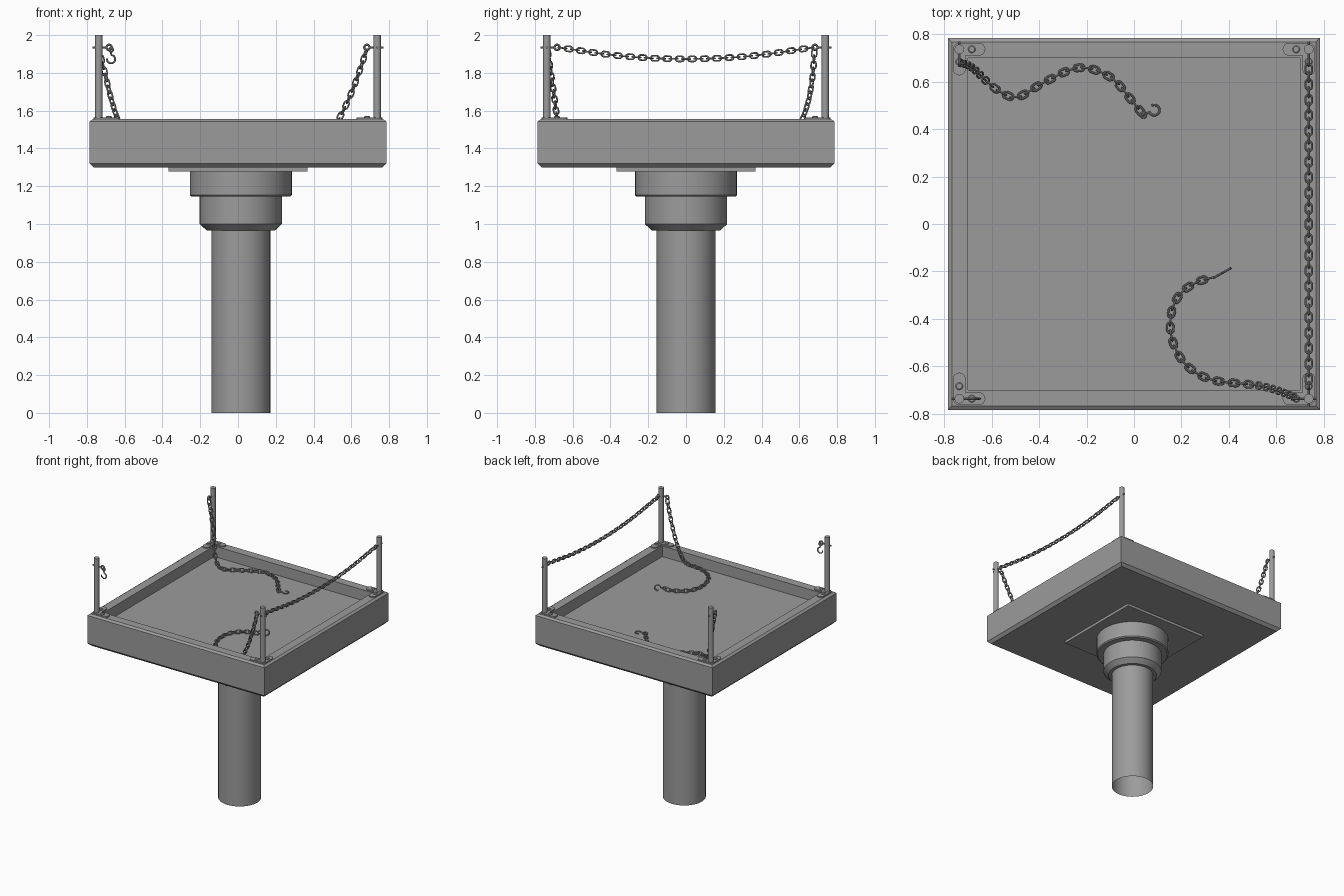
import bpy, bmesh
from math import sin, cos, pi, sqrt
from mathutils import Vector, Matrix

if "Cube" in bpy.data.objects:
    bpy.data.objects.remove(bpy.data.objects["Cube"], do_unlink=True)

GREY = (0.33, 0.33, 0.33, 1)
steel = bpy.data.materials.new("grey steel")
steel.use_nodes = True
steel.diffuse_color = GREY
steel.node_tree.nodes["Principled BSDF"].inputs["Base Color"].default_value = GREY

RIM, FLOOR, POST, EYE_Z = 1.555, 1.47, 0.737, 1.935
UP = Vector((0, 0, 1))


def finish(ob, smooth=True):
    if smooth:
        bpy.ops.object.select_all(action="DESELECT")
        ob.select_set(True)
        bpy.context.view_layer.objects.active = ob
        bpy.ops.object.shade_smooth_by_angle(angle=0.6)
    return ob


def loft(name, outlines, caps=(True, True), smooth=True):
    """Skin a stack of matching closed outlines."""
    bm = bmesh.new()
    rings = [[bm.verts.new(p) for p in line] for line in outlines]
    for a, b in zip(rings, rings[1:]):
        for i in range(len(a)):
            j = (i + 1) % len(a)
            bm.faces.new((a[i], a[j], b[j], b[i]))
    if caps[0]:
        bm.faces.new(rings[0][::-1])
    if caps[1]:
        bm.faces.new(rings[-1])
    me = bpy.data.meshes.new(name)
    bm.to_mesh(me)
    bm.free()
    me.materials.append(steel)
    ob = bpy.data.objects.new(name, me)
    bpy.context.collection.objects.link(ob)
    return finish(ob, smooth)


def lathe(name, profile, center=(0, 0), sides=48, caps=(True, True)):
    def ring(r, z):
        return [(center[0] + r * cos(2 * pi * i / sides),
                 center[1] + r * sin(2 * pi * i / sides), z) for i in range(sides)]
    return loft(name, [ring(r, z) for r, z in profile], caps)


def square_stack(name, profile):
    corners = ((-1, -1), (1, -1), (1, 1), (-1, 1))
    return loft(name, [[(h * x, h * y, z) for x, y in corners] for h, z in profile], smooth=False)


def tubes(name, paths, radius):
    """Round wire along each (points, closed) path, joined in one object."""
    cu = bpy.data.curves.new(name, "CURVE")
    cu.dimensions = "3D"
    cu.bevel_depth, cu.bevel_resolution, cu.use_fill_caps = radius, 2, True
    for pts, closed in paths:
        sp = cu.splines.new("POLY")
        sp.points.add(len(pts) - 1)
        for p, co in zip(sp.points, pts):
            p.co = (*co, 1)
        sp.use_cyclic_u = closed
    cu.materials.append(steel)
    ob = bpy.data.objects.new(name, cu)
    bpy.context.collection.objects.link(ob)
    bpy.ops.object.select_all(action="DESELECT")
    ob.select_set(True)
    bpy.context.view_layer.objects.active = ob
    bpy.ops.object.convert(target="MESH")
    return finish(bpy.context.object)


def arc(center, u, v, r, start=0.0, sweep=2 * pi, n=14):
    return [center + r * (cos(a) * u + sin(a) * v)
            for a in (start + sweep * i / n for i in range(n + (sweep < 2 * pi)))]


def spline(points, steps=16):
    """Catmull-Rom curve through the points."""
    p = [Vector(q) for q in points]
    p = [2 * p[0] - p[1]] + p + [2 * p[-1] - p[-2]]
    out = []
    for a, b, c, d in zip(p, p[1:], p[2:], p[3:]):
        for i in range(steps):
            t = i / steps
            out.append(0.5 * (2 * b + (c - a) * t + (2 * a - 5 * b + 4 * c - d) * t * t
                              + (3 * b - a - 3 * c + d) * t ** 3))
    return out + [p[-2]]


def chain(name, points, pitch=0.033):
    line = spline(points)
    dist = [0.0]
    for a, b in zip(line, line[1:]):
        dist.append(dist[-1] + (b - a).length)
    count = round(dist[-1] / pitch)
    joints, k = [], 0
    for i in range(count + 1):
        s = dist[-1] * i / count
        while k < len(line) - 2 and dist[k + 1] < s:
            k += 1
        joints.append(line[k].lerp(line[k + 1], (s - dist[k]) / (dist[k + 1] - dist[k])))
    links = []
    for i, (a, b) in enumerate(zip(joints, joints[1:])):
        t = (b - a).normalized()
        side = t.cross(UP).normalized()
        v = side if i % 2 == 0 else side.cross(t)
        mid = (a + b) / 2
        # Two half circles make one oval link
        links.append((arc(mid + t * 0.009, t, v, 0.0135, -pi / 2, pi, 6)
                      + arc(mid - t * 0.009, t, v, 0.0135, pi / 2, pi, 6), True))
    return tubes(name, links, 0.0045)


def hook(name, top, down, side):
    top, down, side = Vector(top), Vector(down).normalized(), Vector(side).normalized()
    bend = arc(top + down * 0.05, side, -down, 0.022, pi / 2, -1.55 * pi)
    return tubes(name, [(arc(top, side, down, 0.011), True),
                        ([top + down * 0.011] + bend, False)], 0.005)


# Column, collars and mounting plate
AXIS = (0.015, 0)
lathe("column", [(0.156, 0), (0.156, 0.98)], AXIS, caps=(False, True))
lathe("lower_collar", [(0.18, 0.965), (0.218, 1.0), (0.218, 1.15)], AXIS)
lathe("upper_collar", [(0.262, 1.145), (0.27, 1.153), (0.27, 1.28)], AXIS)
square_stack("mounting_plate", [(0.368, 1.277), (0.368, 1.302)])

# Tray with bevelled outer edges and a sunken floor
square_stack("tray", [(0.763, 1.298), (0.785, 1.32), (0.785, 1.543), (0.768, RIM),
                      (0.70, RIM), (0.70, FLOOR)])

# Corner posts with two-armed feet and bolts
for sx, sy, label in ((1, 1, "back_left"), (-1, 1, "back_right"),
                      (1, -1, "front_left"), (-1, -1, "front_right")):
    base = Vector((sx * POST, sy * POST, 0))
    lathe(label + "_post", [(0.02, RIM - 0.01), (0.02, 2.0)], base, 20)
    for n, d in enumerate((Vector((-sx, 0, 0)), Vector((0, -sy, 0)))):
        w = UP.cross(d)
        outline = (arc(base + d * 0.083, d, w, 0.027, -pi / 2, pi, 8)
                   + arc(base, d, w, 0.027, pi / 2, pi, 8))
        top = RIM + 0.010 - n * 0.001
        loft(f"{label}_foot_{n + 1}", [[p + UP * z for p in outline] for z in (RIM - 0.005, top)])
        lathe(f"{label}_bolt_{n + 1}", [(0.016, RIM), (0.016, RIM + 0.013), (0.012, RIM + 0.016)],
              base + d * 0.053, 12)

# Eye bolts through the posts
for sx, sy, dx, dy, label in ((1, 1, 0, -1, "back_left"), (-1, 1, 0, -1, "back_right"),
                              (1, -1, 0, 1, "front_left"), (1, -1, -1, 0, "front_left_inner"),
                              (-1, -1, 1, 0, "front_right")):
    p = Vector((sx * POST, sy * POST, EYE_Z))
    d = Vector((dx, dy, 0))
    tubes(label + "_eye_bolt", [([p - d * 0.032, p + d * 0.042], False),
                                (arc(p + d * 0.055, d, UP, 0.014), True)], 0.006)

# Chain hung between the two left posts
chain("side_chain", [(POST, 0.67 * t, 1.874 + 0.06 * t * t) for t in (-1, -0.5, 0, 0.5, 1)])

# Loose chains that drop to the tray floor
LIE = FLOOR + 0.016
chain("back_loose_chain", [
    (-0.735, 0.68, 1.92), (-0.70, 0.67, 1.78), (-0.665, 0.645, 1.64), (-0.62, 0.60, 1.52),
    (-0.56, 0.555, LIE), (-0.49, 0.535, LIE), (-0.375, 0.60, LIE), (-0.23, 0.66, LIE),
    (-0.10, 0.62, LIE), (-0.017, 0.53, LIE), (0.035, 0.465, LIE)])
chain("front_loose_chain", [
    (0.68, -0.732, 1.92), (0.64, -0.715, 1.80), (0.59, -0.697, 1.67), (0.53, -0.682, 1.55),
    (0.47, -0.675, LIE), (0.32, -0.655, LIE), (0.215, -0.59, LIE), (0.16, -0.485, LIE),
    (0.156, -0.38, LIE), (0.194, -0.295, LIE), (0.266, -0.245, LIE), (0.335, -0.225, LIE)])

# Hooks
hook("back_chain_hook", (0.04, 0.46, FLOOR + 0.008), (0.9, 0.4, 0), (0.4, -0.9, 0))
hook("front_chain_hook", (0.345, -0.222, FLOOR + 0.026), (0.87, 0.49, 0), (0, 0, 1))
hook("post_hook", (-0.672, -POST, EYE_Z - 0.012), (0, 0, -1), (1, 0, 0))
